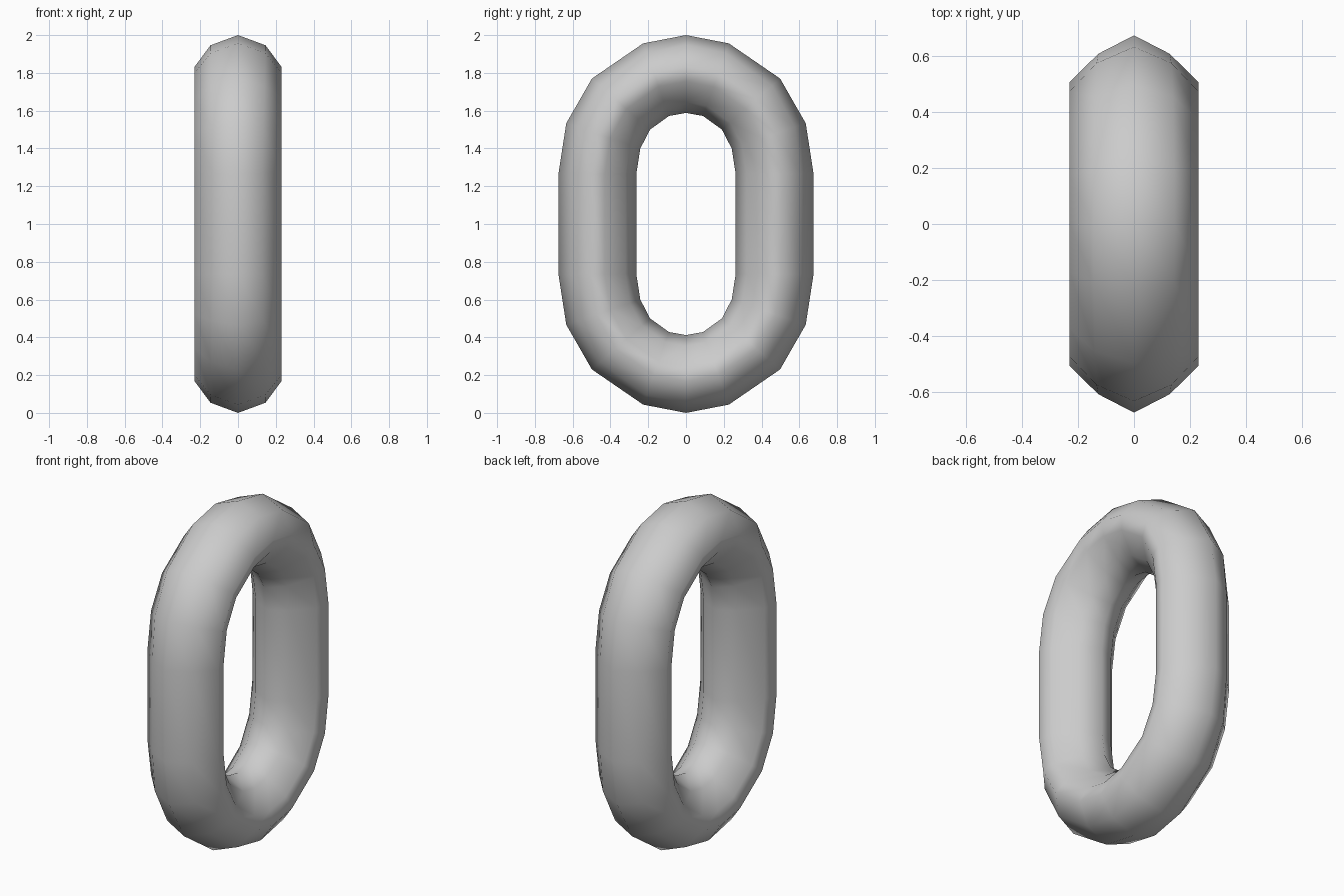
import bpy, bmesh

if "Cube" in bpy.data.objects:
    bpy.data.objects.remove(bpy.data.objects["Cube"])

# Outer and inner outline of one quarter of the link: (y, height above centre)
outer = [(0.675, 0.267), (0.634, 0.533), (0.498, 0.77), (0.227, 0.956), (0, 1)]
inner = [(0.263, 0.265), (0.242, 0.40), (0.19, 0.50), (0.09, 0.572), (0, 0.588)]
SIDES = 10


def full_loop(quarter):
    """Mirror a quarter outline into the closed oval."""
    top = quarter + [(-y, z) for y, z in reversed(quarter[:-1])]
    return top + [(-y, -z) for y, z in top]


def section(t):
    """Ten-sided tube section: (x, share of the way from inner to outer)."""
    half = [(0.128 + 0.017 * t, 0.84 + 0.03 * t), (0.23, 0.594),
            (0.208, 0.405), (0.11, 0.14)]
    return [(0, 1)] + half + [(0, 0)] + [(-x, s) for x, s in reversed(half)]


# Chain link: sweep the section around the oval
bm = bmesh.new()
rings = []
for (yo, zo), (yi, zi) in zip(full_loop(outer), full_loop(inner)):
    t = (abs(zo) - 0.267) / 0.733
    rings.append([bm.verts.new((x, yi + (yo - yi) * s, 1 + zi + (zo - zi) * s))
                  for x, s in section(t)])
for i, a in enumerate(rings):
    b = rings[(i + 1) % len(rings)]
    for j in range(SIDES):
        k = (j + 1) % SIDES
        bm.faces.new((a[j], a[k], b[k], b[j]))
bmesh.ops.recalc_face_normals(bm, faces=bm.faces)
for f in bm.faces:
    f.smooth = True

mesh = bpy.data.meshes.new("chain_link")
bm.to_mesh(mesh)
bm.free()
bpy.context.collection.objects.link(bpy.data.objects.new("chain_link", mesh))
